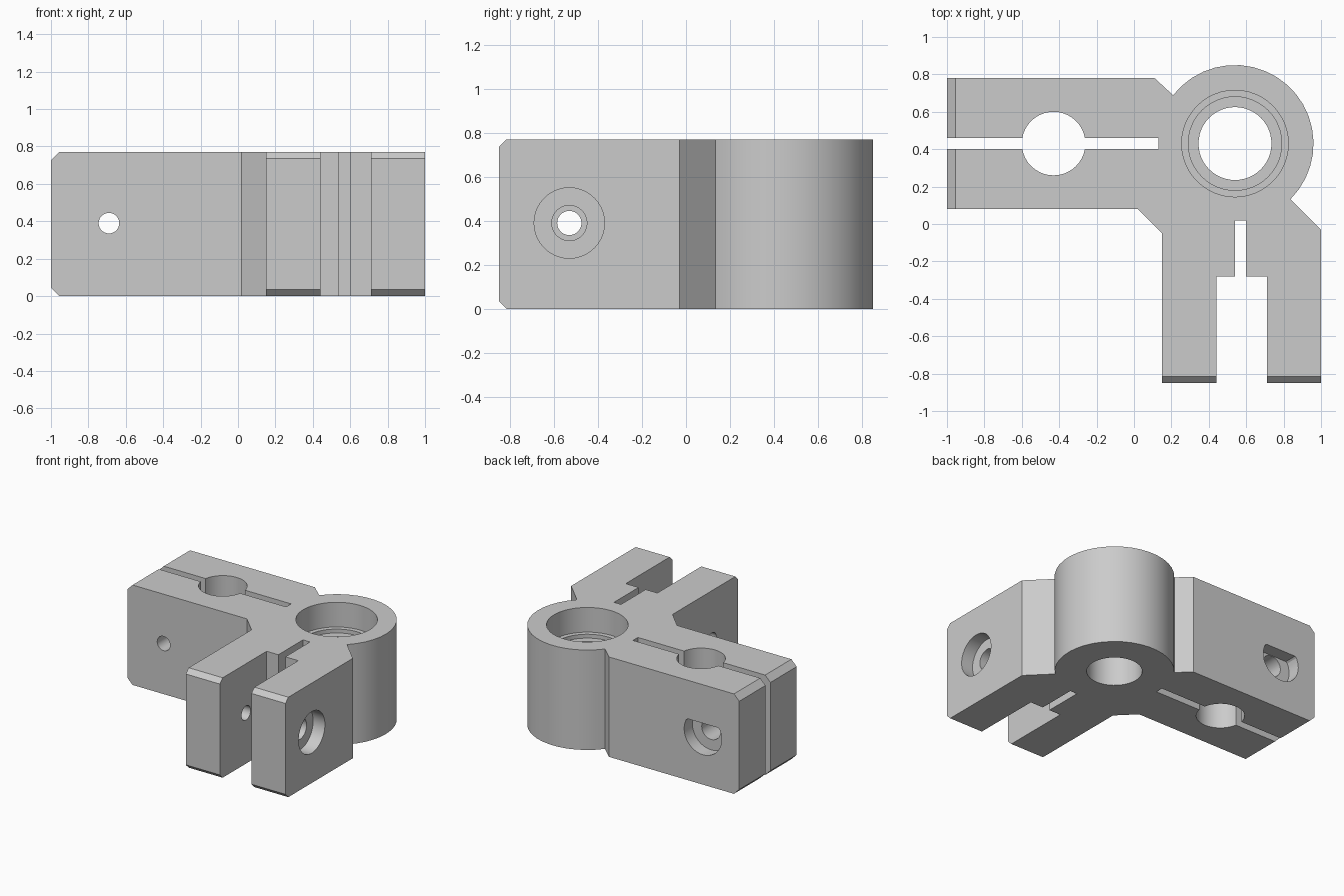
import bpy, bmesh
from math import sin, cos, pi, radians, asin
from mathutils import Matrix, Vector

cube = bpy.data.objects.get("Cube")
if cube:
    bpy.data.objects.remove(cube, do_unlink=True)

HEIGHT = 0.77
MID = 0.39          # height of the clamp screws
BORE = (0.54, 0.43)
ROD = (-0.43, 0.43)

grey = bpy.data.materials.new("light grey plastic")
grey.use_nodes = True
colour = (0.6, 0.6, 0.6, 1)
grey.diffuse_color = colour
grey.node_tree.nodes["Principled BSDF"].inputs["Base Color"].default_value = colour


def arc(centre, r, start, end, steps):
    angles = [start + (end - start) * i / steps for i in range(steps + 1)]
    return [(centre[0] + r * cos(a), centre[1] + r * sin(a)) for a in angles]


def add_object(name, bm):
    bmesh.ops.recalc_face_normals(bm, faces=bm.faces)
    mesh = bpy.data.meshes.new(name)
    bm.to_mesh(mesh)
    bm.free()
    mesh.materials.append(grey)
    obj = bpy.data.objects.new(name, mesh)
    bpy.context.collection.objects.link(obj)
    return obj


def lathe(name, profile, matrix, flat=None, sides=40):
    """Stepped round cutter from (radius, distance) pairs along local z."""
    bm = bmesh.new()
    rings = []
    for r, t in profile:
        ring = [bm.verts.new(matrix @ Vector((x, y, t)))
                for x, y in arc((0, 0), r, 0, 2 * pi, sides)[:-1]]
        rings.append(ring)
    for a, b in zip(rings, rings[1:]):
        for i in range(sides):
            j = (i + 1) % sides
            bm.faces.new((a[i], a[j], b[j], b[i]))
    bm.faces.new(rings[0])
    bm.faces.new(rings[-1])
    if flat is not None:
        for v in bm.verts:
            v.co.z = min(v.co.z, flat)
    return add_object(name, bm)


# Outline of the two arms, the round hub and both clamp slots
lip = asin(0.03 / 0.17)
outline = [(-1, 0.08), (0.02, 0.08), (0.15, -0.05), (0.15, -0.85),
           (0.44, -0.85), (0.44, -0.28), (0.54, -0.28), (0.54, 0.02),
           (0.60, 0.02), (0.60, -0.28), (0.71, -0.28), (0.71, -0.85),
           (1, -0.85), (1, -0.03)]
outline += arc(BORE, 0.42, radians(-45), radians(142), 20)
outline += [(0.11, 0.78), (-1, 0.78), (-1, 0.46)]
outline += arc(ROD, 0.17, pi - lip, lip, 18)
outline += [(0.13, 0.46), (0.13, 0.40)]
outline += arc(ROD, 0.17, -lip, lip - pi, 18)
outline += [(-1, 0.40)]

bm = bmesh.new()
base = bm.faces.new([bm.verts.new((x, y, 0)) for x, y in outline])
top = bmesh.ops.extrude_face_region(bm, geom=[base])["geom"]
bmesh.ops.translate(bm, vec=(0, 0, HEIGHT),
                    verts=[v for v in top if isinstance(v, bmesh.types.BMVert)])
bmesh.ops.recalc_face_normals(bm, faces=bm.faces)


# Chamfers on the ends of the arms
def chamfer(axis, value, size):
    ends = [e for e in bm.edges
            if all(abs(v.co[axis] - value) < 1e-4 for v in e.verts)
            and abs(e.verts[0].co.z - e.verts[1].co.z) < 1e-4]
    bmesh.ops.bevel(bm, geom=ends, offset=size, segments=1, affect='EDGES')


chamfer(0, -1, 0.045)
chamfer(1, -0.85, 0.035)
bracket = add_object("clamp_bracket", bm)

# Bearing bore and the two counterbored clamp screw holes
bore = [(0.285, 0.9), (0.285, 0.58), (0.25, 0.58), (0.25, 0.55),
        (0.195, 0.55), (0.195, -0.1)]


def screw(face, slot, far):
    return [(0.16, face + 0.1), (0.16, face - 0.1), (0.08, face - 0.1),
            (0.08, slot), (0.055, slot), (0.055, far)]


along_x = Matrix.Translation((0, -0.53, MID)) @ Matrix.Rotation(pi / 2, 4, 'Y')
along_y = Matrix.Translation((-0.69, 0, MID)) @ Matrix.Rotation(-pi / 2, 4, 'X')
cutters = [
    lathe("bearing_bore_cutter", bore, Matrix.Translation((*BORE, 0)), sides=48),
    lathe("front_screw_cutter", screw(1, 0.57, 0.05), along_x),
    lathe("side_screw_cutter", screw(0.78, 0.43, 0), along_y, flat=MID + 0.083),
]
bpy.ops.object.select_all(action='DESELECT')
bracket.select_set(True)
bpy.context.view_layer.objects.active = bracket
for cutter in cutters:
    cutter.hide_render = True
    mod = bracket.modifiers.new(cutter.name, 'BOOLEAN')
    mod.operation = 'DIFFERENCE'
    mod.solver = 'EXACT'
    mod.object = cutter
    bpy.ops.object.modifier_apply(modifier=mod.name)
    bpy.data.objects.remove(cutter, do_unlink=True)

bpy.ops.object.shade_smooth_by_angle(angle=radians(25))
